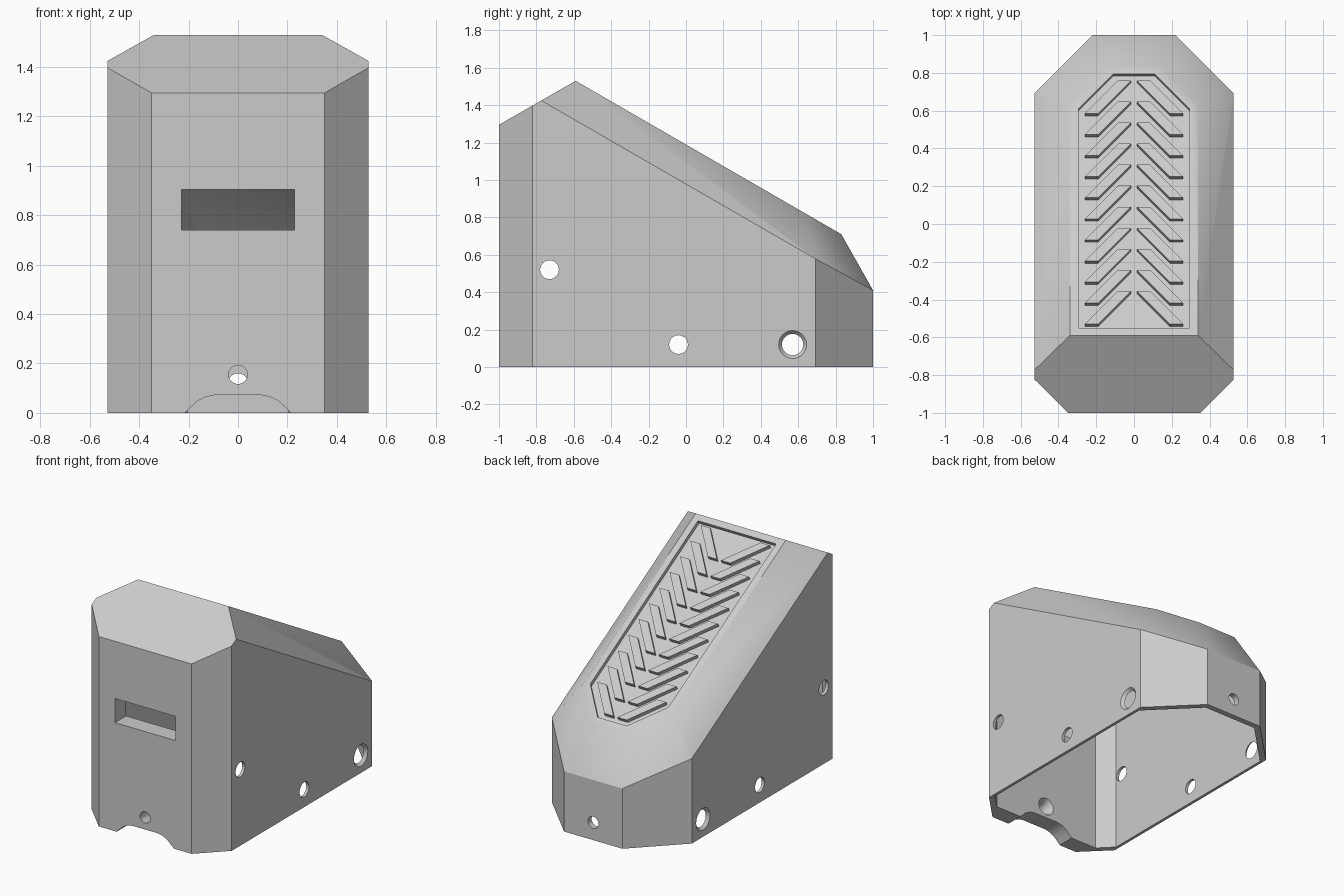
import bpy, bmesh, math
from mathutils import Vector, Matrix

cube = bpy.data.objects.get("Cube")
if cube:
    bpy.data.objects.remove(cube, do_unlink=True)

grey = bpy.data.materials.new("light_grey")
grey.use_nodes = True
grey.diffuse_color = (0.6, 0.6, 0.6, 1)
grey.node_tree.nodes["Principled BSDF"].inputs["Base Color"].default_value = grey.diffuse_color

CENTRE = Vector((0, 0, 0.5))
SLOPE = math.tan(math.radians(30))
ROOF_N = Vector((0, math.sin(math.radians(30)), math.cos(math.radians(30))))


def roof(x, y, lift=0.0):
    """Point on the long sloping roof, lifted along its normal."""
    return Vector((x, y, 1.53 - SLOPE * (y + 0.59))) + ROOF_N * lift


def finish(name, bm):
    bmesh.ops.recalc_face_normals(bm, faces=bm.faces)
    mesh = bpy.data.meshes.new(name)
    bm.to_mesh(mesh)
    bm.free()
    mesh.materials.append(grey)
    ob = bpy.data.objects.new(name, mesh)
    bpy.context.collection.objects.link(ob)
    return ob


def add_prism(bm, bottom, top):
    low, high = [[bm.verts.new(p) for p in ring] for ring in (bottom, top)]
    bm.faces.new(low)
    bm.faces.new(high)
    for i in range(len(low)):
        j = (i + 1) % len(low)
        bm.faces.new((low[i], low[j], high[j], high[i]))


# Each body plane: three points and the wall thickness behind it
PLANES = [
    ((0, -1, 0), (1, -1, 0), (0, -1, 1), 0.12),                       # front
    ((0, 1, 0), (1, 1, 0), (0, 1, 1), 0.04),                          # rear
    ((0, 0, 0), (1, 0, 0), (0, 1, 0), -0.1),                          # open base
    ((0, -1, 1.295), (1, -1, 1.295), (0, -0.59, 1.53), 0.05),         # cap
    (roof(0, 0), roof(1, 0), roof(0, 1), 0.05),                       # roof
    ((0, 0.83, 0.71), (1, 0.83, 0.71), (0, 1, 0.41), 0.04),           # rear slope
]
for s in (-1, 1):
    PLANES += [
        ((s * 0.528, 0, 0), (s * 0.528, 1, 0), (s * 0.528, 0, 1), 0.02),       # side
        ((s * 0.35, -1, 0), (s * 0.53, -0.82, 0), (s * 0.35, -1, 1), 0.04),    # front corner
        ((s * 0.22, 1, 0), (s * 0.53, 0.69, 0), (s * 0.22, 1, 1), 0.04),       # rear corner
        (roof(s * 0.34, 0), roof(s * 0.34, 1), (s * 0.528, 0, 0.978), 0.04),   # roof edge
        (roof(s * 0.34, 0.63), (s * 0.53, 0.69, 0.58), (s * 0.22, 1, 0.41), 0.04),
    ]


def solid(name, hollow):
    """Trim a block with all the body planes, inset by the walls if hollow."""
    bm = bmesh.new()
    bmesh.ops.create_cube(bm, size=4)
    for a, b, c, wall in PLANES:
        a, b, c = Vector(a), Vector(b), Vector(c)
        n = (b - a).cross(c - a).normalized()
        if n.dot(CENTRE - a) > 0:
            n = -n
        cut = bmesh.ops.bisect_plane(bm, geom=bm.verts[:] + bm.edges[:] + bm.faces[:], dist=1e-5,
                                     plane_co=a - n * (wall if hollow else 0),
                                     plane_no=n, clear_outer=True)
        rim = [g for g in cut["geom_cut"] if isinstance(g, bmesh.types.BMEdge)]
        if rim:
            bmesh.ops.contextual_create(bm, geom=rim)
    return finish(name, bm)


def cone(name, centre, axis, length, r1, r2):
    """Round cutter along an axis; r1 is at the tail, r2 at the tip."""
    bm = bmesh.new()
    turn = Vector(axis).to_track_quat("Z", "Y").to_matrix().to_4x4()
    bmesh.ops.create_cone(bm, cap_ends=True, segments=32, radius1=r1, radius2=r2, depth=length,
                          matrix=Matrix.Translation(centre) @ turn)
    return finish(name, bm)


def prism(name, bottom, top):
    bm = bmesh.new()
    add_prism(bm, bottom, top)
    return finish(name, bm)


housing = solid("housing", False)
cutters = [solid("cavity", True)]

# Side holes, the rear pair countersunk
for y, z in ((-0.73, 0.52), (-0.04, 0.12), (0.57, 0.12)):
    cutters.append(cone("side_hole", (0, y, z), (1, 0, 0), 1.4, 0.05, 0.05))
for s in (-1, 1):
    cutters.append(cone("side_countersink", (s * 0.52, 0.57, 0.12), (s, 0, 0), 0.04, 0.05, 0.085))

# Front and rear holes
cutters.append(cone("front_hole", (0, -0.95, 0.155), (0, 1, 0), 0.3, 0.038, 0.038))
cutters.append(cone("front_countersink", (0, -0.89, 0.155), (0, 1, 0), 0.06, 0.038, 0.072))
cutters.append(cone("rear_hole", (0, 1, 0.12), (0, 1, 0), 0.3, 0.04, 0.04))

# Slot and cable notch in the front wall
slot = [(-0.228, 0.74), (0.228, 0.74), (0.228, 0.905), (-0.228, 0.905)]
half = [(0.215, -0.05), (0.215, 0), (0.195, 0.02), (0.165, 0.047), (0.13, 0.065), (0.095, 0.072)]
notch = half + [(-x, z) for x, z in reversed(half)]
for name, shape in (("slot", slot), ("notch", notch)):
    cutters.append(prism(name, [(x, -1.1, z) for x, z in shape], [(x, -0.8, z) for x, z in shape]))

# Sunken roof panel
DEPTH = 0.025
side = [(0.295, -0.55), (0.295, 0.61), (0.11, 0.795)]
panel = side + [(-x, y) for x, y in reversed(side)]
cutters.append(prism("panel", [roof(x, y, -DEPTH) for x, y in panel],
                     [roof(x, y, 0.1) for x, y in panel]))

# Carve the housing, then discard the cutters
for c in cutters:
    c.hide_render = True
    mod = housing.modifiers.new(c.name, "BOOLEAN")
    mod.operation = "DIFFERENCE"
    mod.solver = "EXACT"
    mod.object = c
bpy.context.view_layer.update()
carved = bpy.data.meshes.new_from_object(housing.evaluated_get(bpy.context.evaluated_depsgraph_get()))
housing.modifiers.clear()
housing.data = carved
for c in cutters:
    bpy.data.objects.remove(c, do_unlink=True)

# Blend the rear slopes softly, keeping the tops of the upright walls crisp
bm = bmesh.new()
bm.from_mesh(carved)
for f in bm.faces:
    f.smooth = True
for e in bm.edges:
    heights = sorted(abs(f.normal.z) for f in e.link_faces)
    wall_top = heights[0] < 0.01 and heights[-1] > 0.4
    e.smooth = e.calc_face_angle(math.pi) < math.radians(36) and not wall_top
bm.to_mesh(carved)
bm.free()

# Raised chevron ribs inside the panel
bm = bmesh.new()
for row in range(11):
    y = -0.53 + row * 0.1115
    for s in (-1, 1):
        rib = [(0.26, y), (0.19, y), (0.015, y + 0.175), (0.085, y + 0.175)]
        add_prism(bm, [roof(s * px, py, -DEPTH - 0.005) for px, py in rib],
                  [roof(s * px, py) for px, py in rib])
finish("chevron_ribs", bm)
